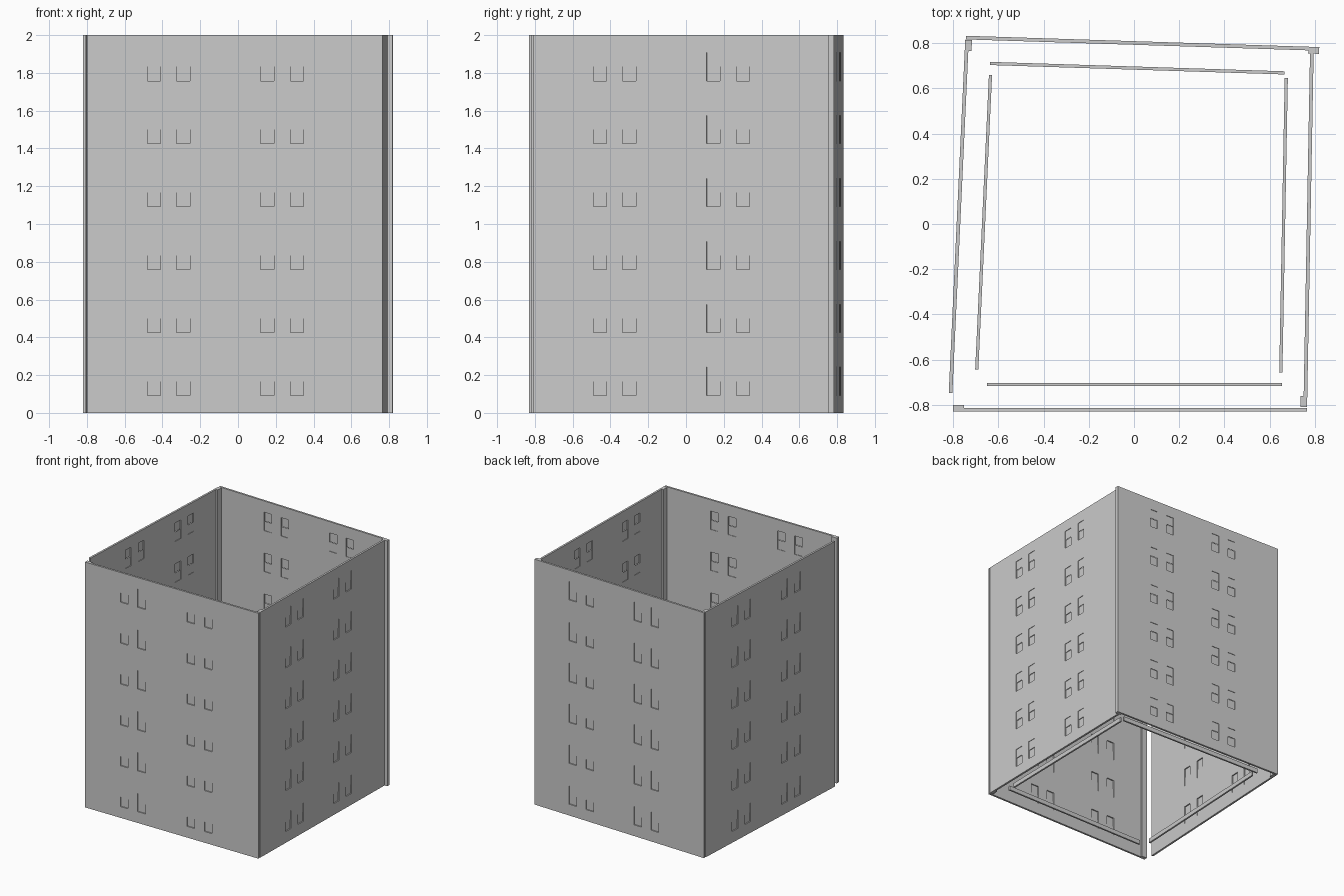
import bpy, bmesh, math
from mathutils import Matrix, Vector

if "Cube" in bpy.data.objects:
    bpy.data.objects.remove(bpy.data.objects["Cube"])

H, LEN, THICK = 2.0, 1.565, 0.016
WIN_W, WIN_H = 0.07, 0.15
COLS = [0.355, 0.51, 0.955, 1.112]              # window centres along a wall
ROWS = [H / 12 + H / 6 * i for i in range(6)]   # one row per storey


def box(bm, lo, hi):
    lo, hi = Vector(lo), Vector(hi)
    m = Matrix.Translation((lo + hi) / 2) @ Matrix.Diagonal((*(hi - lo), 1))
    bmesh.ops.create_cube(bm, size=1, matrix=m)


def add(name, bm):
    me = bpy.data.meshes.new(name)
    bm.to_mesh(me)
    bm.free()
    ob = bpy.data.objects.new(name, me)
    bpy.context.collection.objects.link(ob)
    return ob


def window_boxes(bm, v0, v1, z0, z1):
    for u in COLS:
        for z in ROWS:
            box(bm, (u - WIN_W / 2, v0, z + z0), (u + WIN_W / 2, v1, z + z1))


# wall panel with a thicker corner post at one end
bm = bmesh.new()
outline = [(0, 0), (LEN, 0), (LEN, THICK), (0.048, THICK), (0.048, 0.03), (0, 0.03)]
face = bm.faces.new([bm.verts.new((u, v, 0)) for u, v in outline])
ext = bmesh.ops.extrude_face_region(bm, geom=[face])
bmesh.ops.translate(bm, vec=(0, 0, H),
                    verts=[g for g in ext["geom"] if isinstance(g, bmesh.types.BMVert)])
bmesh.ops.recalc_face_normals(bm, faces=bm.faces)
panel = add("wall_template", bm)

# window openings
bm = bmesh.new()
window_boxes(bm, -0.05, 0.1, -WIN_H / 2, WIN_H / 2)
cutter = add("window_cutter", bm)
cutter.hide_render = True
mod = panel.modifiers.new("openings", "BOOLEAN")
mod.operation, mod.solver, mod.object = "DIFFERENCE", "EXACT", cutter
dg = bpy.context.evaluated_depsgraph_get()
wall_mesh = bpy.data.meshes.new_from_object(panel.evaluated_get(dg))

# sliding sashes: upper one near the outside, lower one set deeper
bm = bmesh.new()
window_boxes(bm, 0.004, 0.007, 0, WIN_H / 2)
window_boxes(bm, 0.009, 0.012, -WIN_H / 2, 0)
sash = add("sash_template", bm)
sash_mesh = sash.data

# low strip inside each wall
bm = bmesh.new()
box(bm, (0.15, 0.112, 0.025), (1.455, 0.126, 0.06))
strip = add("strip_template", bm)
strip_mesh = strip.data

for ob in (panel, cutter, sash, strip):
    bpy.data.objects.remove(ob)

# four slightly skewed sides: outer start and end points in plan
SIDES = {
    "front": ((-0.80, -0.83), (0.765, -0.83)),
    "right": ((0.766, -0.81), (0.795, 0.755)),
    "back": ((0.82, 0.783), (-0.745, 0.833)),
    "left": ((-0.747, 0.815), (-0.82, -0.75)),
}
for side, (a, b) in SIDES.items():
    ang = math.atan2(b[1] - a[1], b[0] - a[0])
    for part, me in (("wall", wall_mesh), ("sashes", sash_mesh), ("floor_strip", strip_mesh)):
        ob = bpy.data.objects.new(f"{side}_{part}", me)
        ob.location = (a[0], a[1], 0)
        ob.rotation_euler.z = ang
        bpy.context.collection.objects.link(ob)
